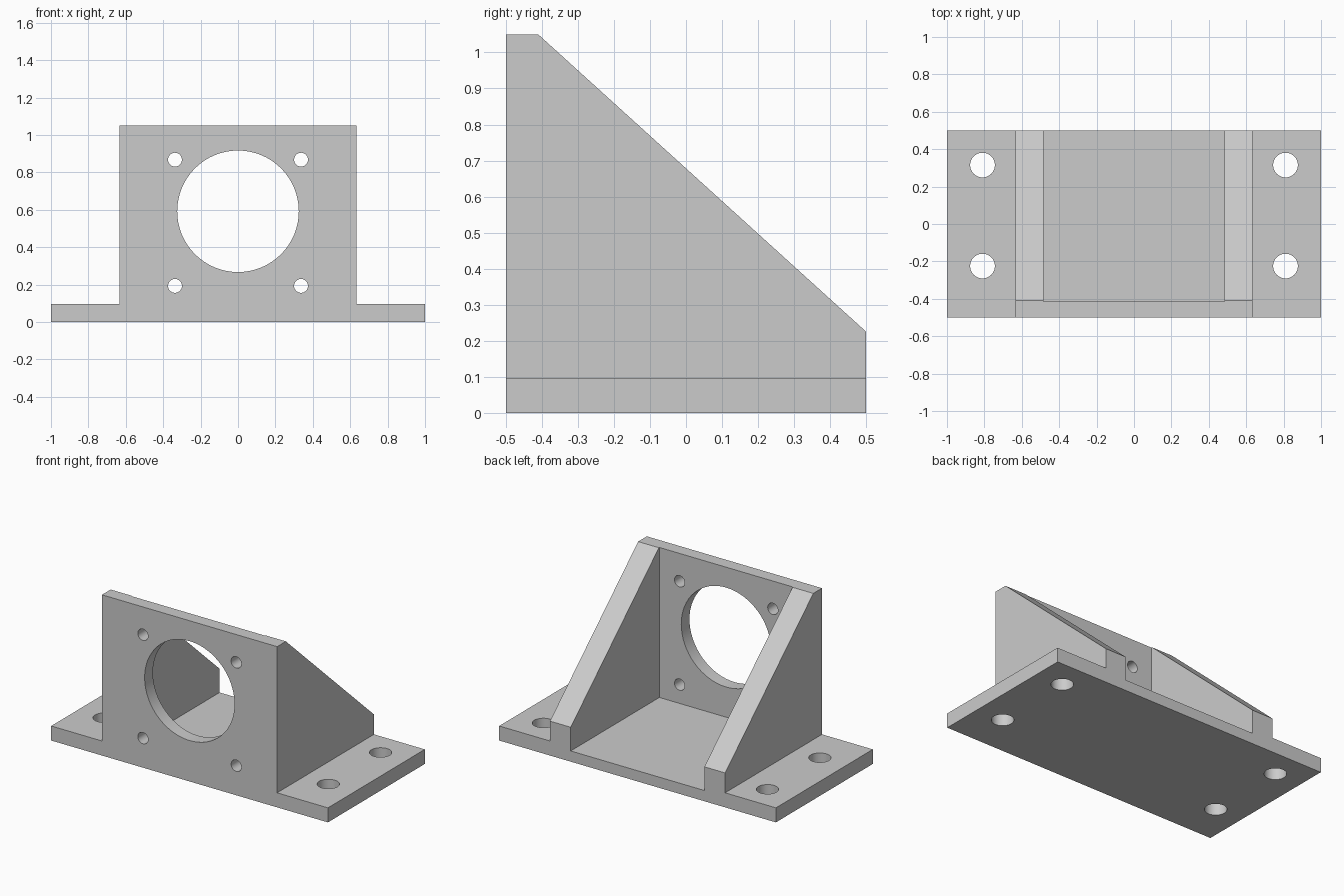
import bpy
import bmesh
import math
from mathutils import Matrix, Vector

if "Cube" in bpy.data.objects:
    bpy.data.objects.remove(bpy.data.objects["Cube"], do_unlink=True)

grey = bpy.data.materials.new("plain grey")
grey.use_nodes = True
colour = (0.6, 0.6, 0.6, 1)
grey.diffuse_color = colour
grey.node_tree.nodes["Principled BSDF"].inputs["Base Color"].default_value = colour

DEPTH = 0.5           # half depth of the base
FLANGE_TOP = 0.095
FLOOR = 0.07          # floor between the gussets
TOP = 1.05
OUTER, INNER = 0.633, 0.483
OVER = 0.2            # overshoot of the cutters


def add_object(name, bm):
    bmesh.ops.recalc_face_normals(bm, faces=bm.faces)
    mesh = bpy.data.meshes.new(name)
    bm.to_mesh(mesh)
    bm.free()
    mesh.materials.append(grey)
    obj = bpy.data.objects.new(name, mesh)
    bpy.context.collection.objects.link(obj)
    return obj


def prism(name, points, sweep):
    """Extrude a flat outline along a vector."""
    bm = bmesh.new()
    face = bm.faces.new([bm.verts.new(p) for p in points])
    out = bmesh.ops.extrude_face_region(bm, geom=[face])
    moved = [v for v in out["geom"] if isinstance(v, bmesh.types.BMVert)]
    bmesh.ops.translate(bm, verts=moved, vec=Vector(sweep))
    return add_object(name, bm)


def drill(name, centre, radius, along_y=False):
    bm = bmesh.new()
    turn = Matrix.Rotation(math.pi / 2, 4, "X") if along_y else Matrix()
    bmesh.ops.create_cone(bm, cap_ends=True, segments=64, radius1=radius,
                          radius2=radius, depth=0.3,
                          matrix=Matrix.Translation(centre) @ turn)
    return add_object(name, bm)


def cut(target, cutter):
    mod = target.modifiers.new("cut", "BOOLEAN")
    mod.operation = "DIFFERENCE"
    mod.solver = "EXACT"
    mod.object = cutter
    cutter.hide_render = True
    bpy.context.view_layer.objects.active = target
    bpy.ops.object.modifier_apply(modifier=mod.name)
    bpy.data.objects.remove(cutter, do_unlink=True)


# Solid block with side flanges
half = [(1, 0), (1, FLANGE_TOP), (OUTER, FLANGE_TOP), (OUTER, TOP)]
outline = half + [(-x, z) for x, z in reversed(half)]
bracket = prism("mounting_bracket", [(x, -DEPTH, z) for x, z in outline],
                (0, 2 * DEPTH, 0))

# Pocket that leaves the front plate, floor and two gussets
pocket = [(-INNER, FLOOR), (INNER, FLOOR), (INNER, TOP + OVER), (-INNER, TOP + OVER)]
cut(bracket, prism("pocket_cutter", [(x, -0.415, z) for x, z in pocket],
                   (0, 1, 0)))

# Sloping top of the gussets
start, end = Vector((0, -0.41, TOP)), Vector((0, DEPTH, 0.225))
run = (end - start) * OVER
wedge = [start - run, end + run, Vector((0, DEPTH + 1, TOP + 1)),
         Vector((0, start.y - run.y, TOP + 1))]
cut(bracket, prism("slope_cutter", [p - Vector((1, 0, 0)) for p in wedge],
                   (2, 0, 0)))

# Large bore and four screw holes in the front plate
cut(bracket, drill("bore_cutter", (0, -DEPTH, 0.592), 0.325, True))
for side in (-1, 1):
    for z in (0.193, 0.868):
        cut(bracket, drill("screw_cutter", (side * 0.337, -DEPTH, z), 0.037, True))
    # Bolt holes in the flanges
    for y in (-0.225, 0.315):
        cut(bracket, drill("bolt_cutter", (side * 0.81, y, 0.05), 0.066))

bpy.ops.object.select_all(action="DESELECT")
bracket.select_set(True)
bpy.context.view_layer.objects.active = bracket
bpy.ops.object.shade_smooth_by_angle(angle=math.radians(30))
